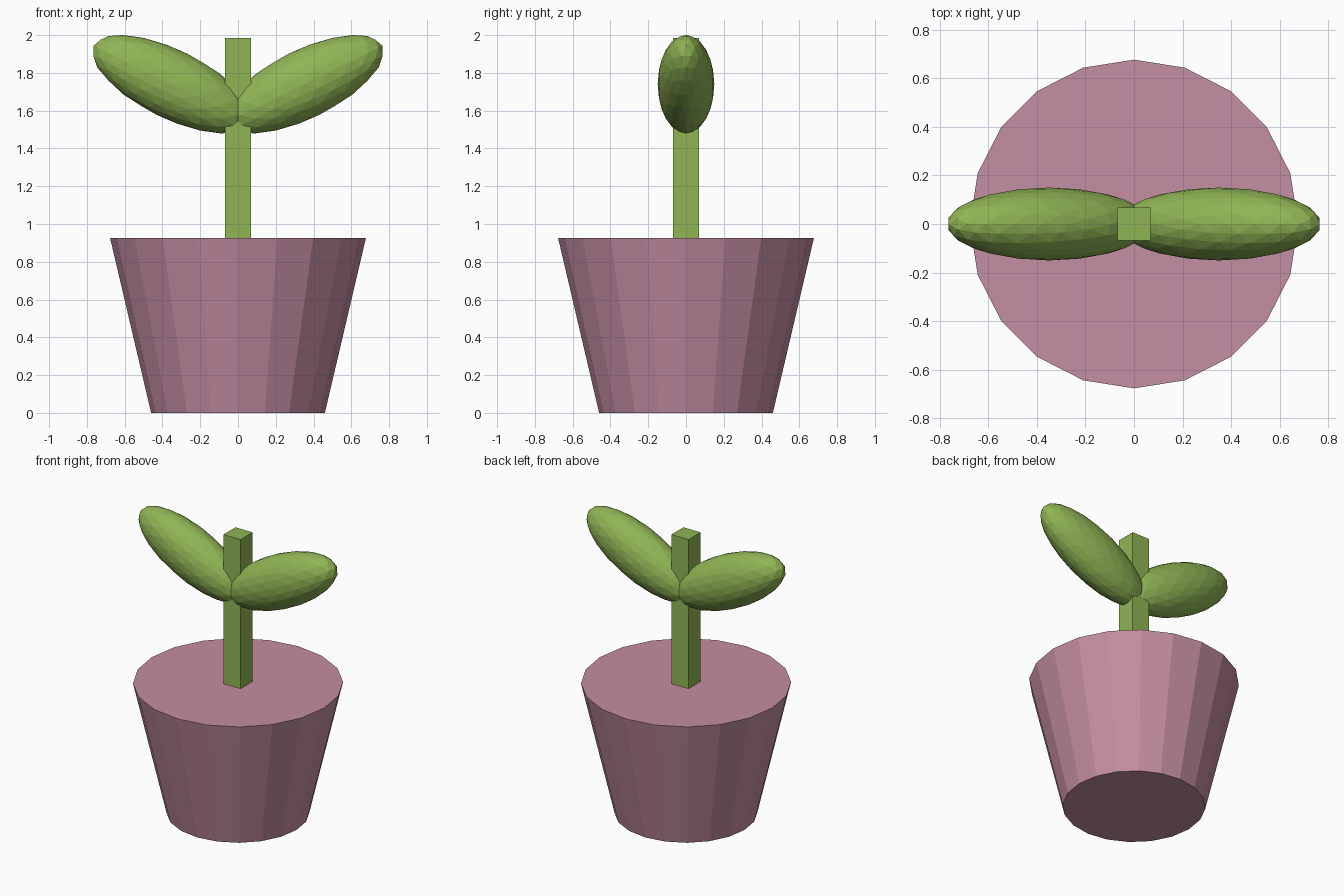
import bpy, bmesh, math
from mathutils import Matrix

if "Cube" in bpy.data.objects:
    bpy.data.objects.remove(bpy.data.objects["Cube"])


def material(name, srgb):
    m = bpy.data.materials.new(name)
    m.diffuse_color = [((c / 255 + 0.055) / 1.055) ** 2.4 for c in srgb] + [1]
    m.use_nodes = True
    m.node_tree.nodes["Principled BSDF"].inputs["Base Color"].default_value = m.diffuse_color
    return m


def add_part(name, bm, mat):
    bmesh.ops.recalc_face_normals(bm, faces=bm.faces)
    mesh = bpy.data.meshes.new(name)
    bm.to_mesh(mesh)
    bm.free()
    mesh.materials.append(mat)
    obj = bpy.data.objects.new(name, mesh)
    bpy.context.collection.objects.link(obj)
    return obj


pink = material("dusty pink", (196, 142, 163))
green = material("leaf green", (144, 181, 85))

# Tapered 20-sided pot with a flat closed top
POT_H = 0.925
bm = bmesh.new()
bmesh.ops.create_cone(bm, cap_ends=True, segments=20, radius1=0.46, radius2=0.677,
                      depth=POT_H, matrix=Matrix.Translation((0, 0, POT_H / 2)))
add_part("pot", bm, pink)

# Square stem rising from the pot
STEM_TOP = 1.985
bm = bmesh.new()
bmesh.ops.create_cube(bm, size=1, matrix=Matrix.Translation((0, 0, (STEM_TOP + POT_H) / 2))
                      @ Matrix.Diagonal((0.135, 0.135, STEM_TOP - POT_H, 1)))
add_part("stem", bm, green)

# Two faceted leaves, mirrored left and right, tilted up and outwards
for side, name in ((1, "right_leaf"), (-1, "left_leaf")):
    bm = bmesh.new()
    bmesh.ops.create_icosphere(bm, subdivisions=3, radius=1)
    bm.transform(Matrix.Diagonal((side, 1, 1, 1))
                 @ Matrix.Translation((0.35, 0, 1.74))
                 @ Matrix.Rotation(math.radians(-26.2), 4, 'Y')
                 @ Matrix.Diagonal((0.462, 0.15, 0.181, 1)))
    add_part(name, bm, green)
